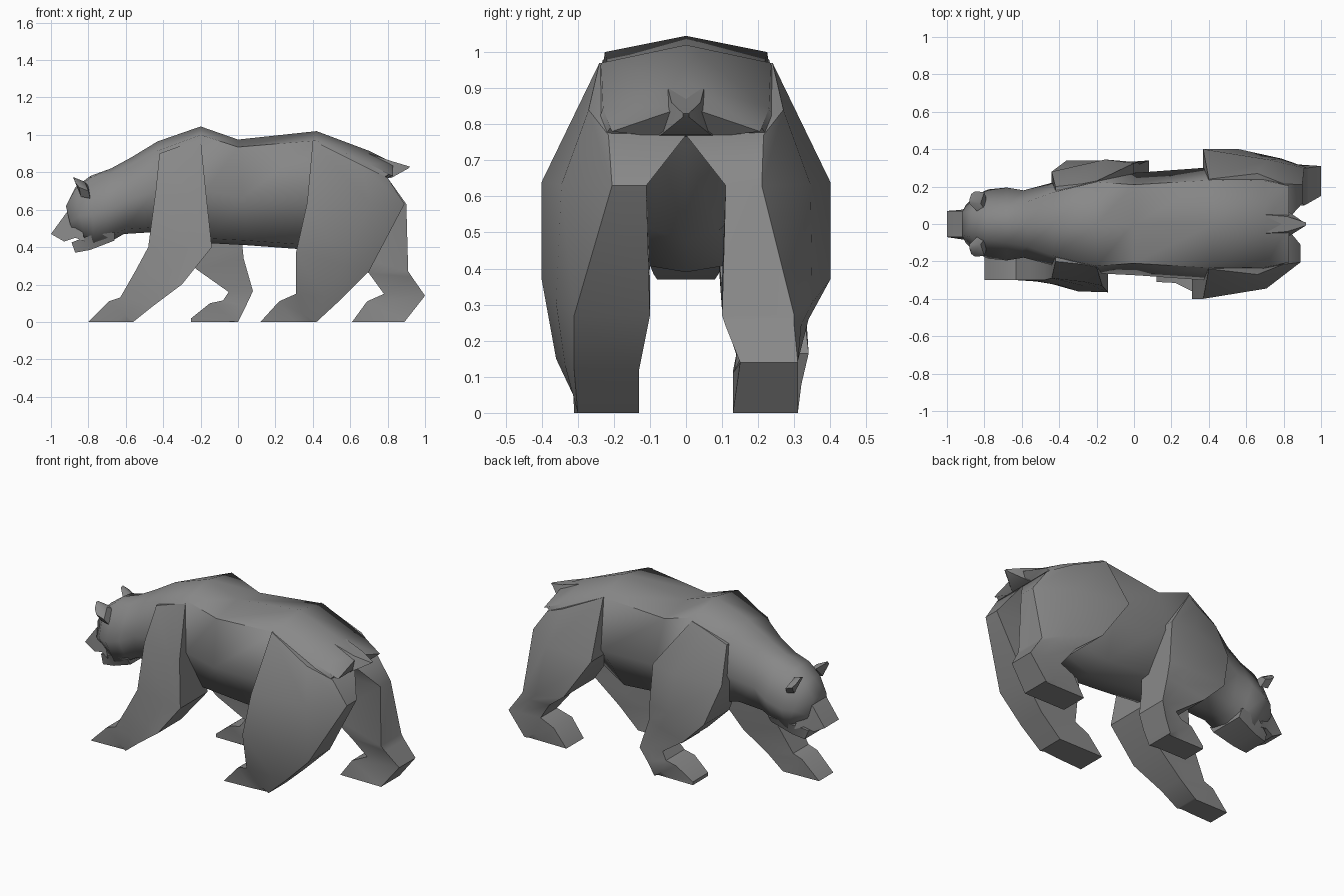
import bpy, bmesh, math

# Dark grey fur
fur = bpy.data.materials.new("dark_grey")
fur.diffuse_color = (0.25, 0.25, 0.25, 1)


def loft(name, rings, angle=40):
    """Skin a list of equal-length point rings, cap both ends."""
    bm = bmesh.new()
    vr = [[bm.verts.new(p) for p in r] for r in rings]
    n = len(vr[0])
    for a, b in zip(vr, vr[1:]):
        for i in range(n):
            j = (i + 1) % n
            bm.faces.new((a[i], a[j], b[j], b[i]))
    bm.faces.new(vr[0])
    bm.faces.new(vr[-1])
    bmesh.ops.recalc_face_normals(bm, faces=bm.faces)
    me = bpy.data.meshes.new(name)
    bm.to_mesh(me)
    bm.free()
    me.materials.append(fur)
    me.shade_smooth()
    me.set_sharp_from_angle(angle=math.radians(angle))
    ob = bpy.data.objects.new(name, me)
    bpy.context.collection.objects.link(ob)
    return ob


def body_ring(xt, zt, xb, zb, y1, d, y2, y3):
    """Symmetric 8-sided section: top ridge, shoulders, flanks, belly."""
    zm, xm = zt * .45 + zb * .55, (xt + xb) / 2
    half = [(xt, y1, zt - d), (xm, y2, zm), (xb, y3, zb + 0.025)]
    return ([(xt, 0, zt)] + half + [(xb, 0, zb)]
            + [(x, -y, z) for x, y, z in reversed(half)])


def limb_ring(side, xf, zf, xb, zb, yi, yof, yob, ym=None):
    """Leg section: front and back edge, inner and outer y, outer bulge."""
    ym = (yof + yob) / 2 if ym is None else ym
    xm, zm = xf * .35 + xb * .65, zf * .35 + zb * .65
    return [(xf, side * yi, zf), (xf, side * yof, zf), (xm, side * ym, zm),
            (xb, side * yob, zb), (xb, side * yi, zb)]


def limb(name, side, sections):
    return loft(name, [limb_ring(side, *s) for s in sections])


def box_ring(xt, zt, yt, xb, zb, yb):
    return [(xt, -yt, zt), (xt, yt, zt), (xb, yb, zb), (xb, -yb, zb)]


# Trunk, neck and skull
loft("body", [body_ring(*s) for s in [
    (-0.92, .62, -.88, .46, .06, .00, .10, .07),
    (-0.87, .72, -.82, .44, .07, .01, .155, .10),
    (-0.79, .78, -.77, .40, .08, .01, .185, .11),
    (-0.68, .82, -.68, .43, .10, .03, .195, .12),
    (-0.57, .88, -.61, .47, .12, .04, .18, .12),
    (-0.43, .965, -.45, .48, .17, .05, .22, .12),
    (-0.20, 1.045, -.14, .42, .225, .045, .265, .14),
    (0.00, .975, .05, .41, .21, .04, .275, .15),
    (0.42, 1.02, .32, .39, .235, .05, .30, .15),
    (0.70, .915, .56, .48, .23, .07, .29, .09),
    (0.83, .85, .78, .74, .205, .07, .21, .08)]], 65)

# Muzzle and lower jaw
loft("muzzle", [box_ring(*s) for s in [
    (-.86, .64, .08, -.82, .43, .11),
    (-.92, .58, .07, -.87, .45, .09),
    (-1.0, .47, .07, -.93, .43, .075)]])
loft("jaw", [box_ring(*s) for s in [
    (-.66, .48, .14, -.66, .435, .11),
    (-.80, .46, .12, -.79, .385, .09),
    (-.89, .425, .07, -.87, .37, .08)]])

# Ears
for side, word in ((-1, "right"), (1, "left")):
    loft("ear_" + word, [
        [(-.84, side * .07, .74), (-.80, side * .08, .73),
         (-.79, side * .14, .66), (-.84, side * .14, .67)],
        [(-.88, side * .11, .77), (-.82, side * .11, .75),
         (-.80, side * .17, .70), (-.85, side * .175, .72)],
        [(-.88, side * .13, .775), (-.87, side * .13, .77),
         (-.86, side * .16, .745), (-.87, side * .16, .745)]])

# Stubby tail
loft("tail", [box_ring(*s) for s in [
    (.70, .90, .05, .72, .76, .10),
    (.82, .86, .04, .82, .77, .07),
    (.92, .83, .008, .91, .82, .008)]])

# Legs: the right pair reaches forward, the left pair trails
limb("front_leg_right", -1, [
    (-.42, .90, -.20, .98, .08, .20, .23),
    (-.44, .70, -.17, .68, .08, .29, .33),
    (-.48, .40, -.14, .40, .10, .30, .365),
    (-.55, .27, -.30, .20, .13, .30, .36),
    (-.63, .13, -.46, .08, .15, .30, .315),
    (-.69, .11, -.56, .00, .15, .30, .30),
    (-.80, .00, -.58, .00, .16, .30, .29)])
limb("front_leg_left", 1, [
    (-.42, .88, -.20, .98, .08, .20, .23),
    (-.44, .66, .00, .70, .08, .28, .325, .345),
    (-.36, .42, .02, .44, .09, .34, .33, .34),
    (-.22, .28, .03, .34, .10, .34, .32),
    (-.05, .16, .08, .165, .14, .30, .34),
    (-.08, .115, .04, .08, .13, .31, .32),
    (-.15, .10, .00, .00, .13, .31, .31),
    (-.25, .02, -.01, .00, .14, .29, .29),
    (-.25, .00, -.02, .00, .14, .29, .29)])
limb("hind_leg_right", -1, [
    (.40, .97, .80, .77, .00, .24, .215, .27),
    (.37, .64, .89, .63, .11, .40, .205, .345),
    (.31, .37, .70, .27, .10, .40, .31, .36),
    (.31, .15, .55, .12, .13, .36, .31),
    (.22, .11, .42, .00, .13, .315, .30),
    (.12, .00, .40, .00, .13, .31, .29)])
limb("hind_leg_left", 1, [
    (.40, .97, .80, .77, .00, .24, .215, .27),
    (.37, .64, .90, .63, .11, .40, .21, .345),
    (.56, .37, .91, .27, .10, .40, .30),
    (.70, .26, .93, .24, .11, .34, .30),
    (.78, .15, 1.0, .14, .15, .31, .31),
    (.69, .11, .89, .00, .13, .31, .31),
    (.61, .00, .87, .00, .13, .30, .30)])
